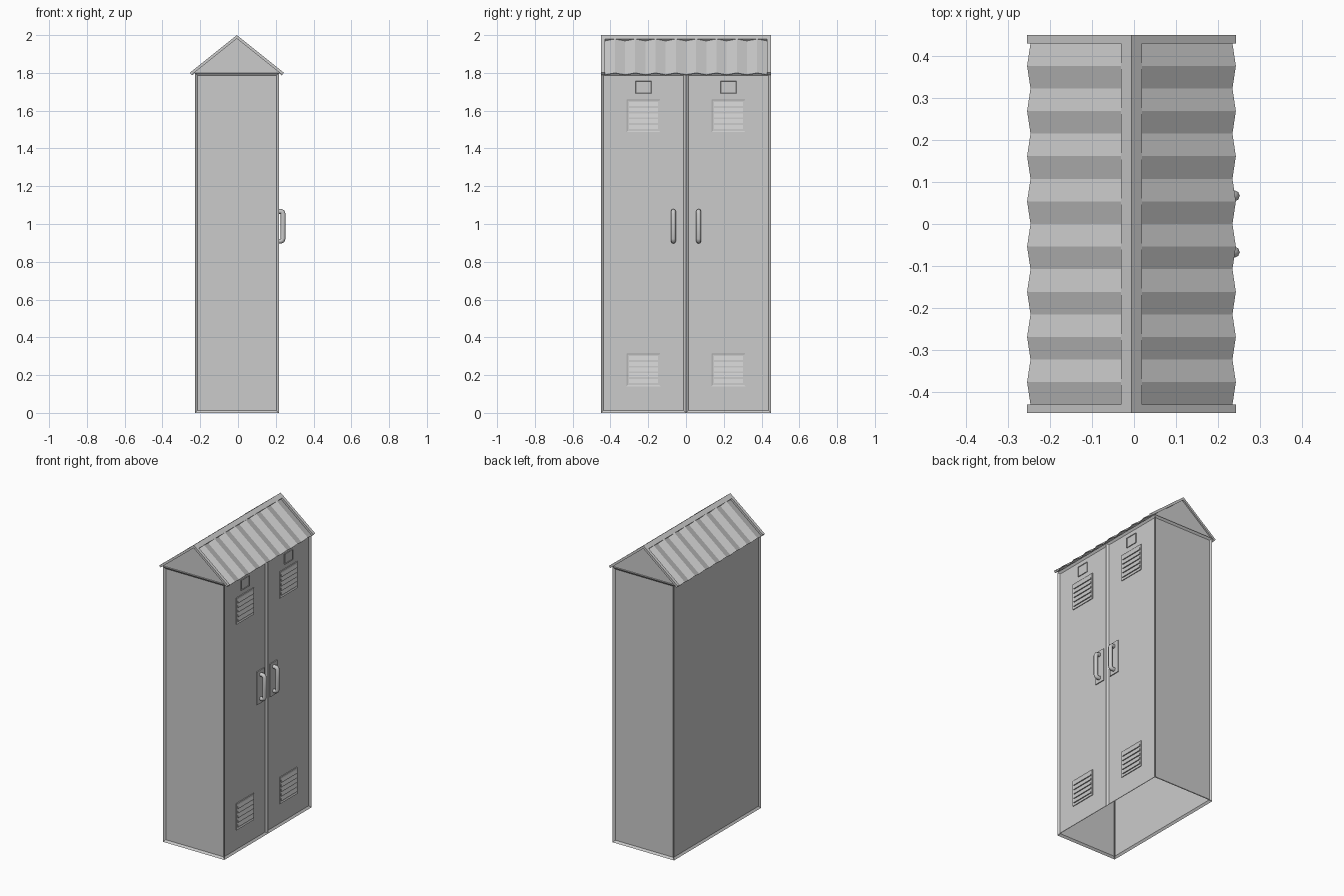
import bpy, bmesh, math
from mathutils import Vector, Matrix

if "Cube" in bpy.data.objects:
    bpy.data.objects.remove(bpy.data.objects["Cube"])

CX = -0.006            # centre of cabinet and ridge
HALF, DEEP = 0.222, 0.45
WALL_TOP, RIDGE = 1.80, 2.0
EAVE = 0.249           # horizontal run of each roof slope
RISE = 0.199
DOOR_X = CX + HALF - 0.01


def finish(name, bm):
    mesh = bpy.data.meshes.new(name)
    bm.to_mesh(mesh)
    bm.free()
    obj = bpy.data.objects.new(name, mesh)
    bpy.context.collection.objects.link(obj)
    return obj


def add_box(bm, lo, hi):
    lo, hi = Vector(lo), Vector(hi)
    mat = Matrix.Translation((lo + hi) / 2) @ Matrix.Diagonal((*(hi - lo), 1))
    verts = bmesh.ops.create_cube(bm, size=1, matrix=mat)["verts"]
    bm.normal_update()
    return list({f for v in verts for f in v.link_faces})


def add_prism(bm, profile, y0, y1):
    """Extrude an (x, z) outline along y."""
    face = bm.faces.new([bm.verts.new((x, y0, z)) for x, z in profile])
    ext = bmesh.ops.extrude_face_region(bm, geom=[face])["geom"]
    moved = [v for v in ext if isinstance(v, bmesh.types.BMVert)]
    bmesh.ops.translate(bm, verts=moved, vec=(0, y1 - y0, 0))
    bmesh.ops.recalc_face_normals(bm, faces=bm.faces)


# Cabinet: open-bottomed shell with recessed panels and two door bays
bm = bmesh.new()
faces = add_box(bm, (CX - HALF, -DEEP, 0), (CX + HALF, DEEP, WALL_TOP))
bmesh.ops.delete(bm, geom=[f for f in faces if f.normal.z < -0.5], context='FACES')
front = [f for f in bm.faces if f.normal.x > 0.5]
geom = front + list(front[0].edges) + list(front[0].verts)
bmesh.ops.bisect_plane(bm, geom=geom, plane_co=(0, 0, 0), plane_no=(0, 1, 0))
bm.normal_update()
walls = [f for f in bm.faces if abs(f.normal.z) < 0.5]
bmesh.ops.inset_individual(bm, faces=walls, thickness=0.019, depth=-0.01)
finish("cabinet_shell", bm)

# Roof trim: chevron bands at both ends and a ridge cap
slope = Vector((EAVE, -RISE)).normalized()
inward = Vector((slope.y, -slope.x))      # perpendicular, into the roof


def chevron(run, thick):
    drop = RISE * run / EAVE
    low = Vector((run, -drop)) + inward * thick
    apex = -thick / slope.x
    pts = [(0, 0), (run, -drop), tuple(low), (0, apex), (-low.x, low.y), (-run, -drop)]
    return [(CX + x, RIDGE + z) for x, z in pts]


bm = bmesh.new()
for y0, y1 in ((-DEEP, -0.43), (0.43, DEEP)):
    add_prism(bm, chevron(EAVE, 0.015), y0, y1)
finish("roof_end_trim", bm)
bm = bmesh.new()
add_prism(bm, chevron(0.025, 0.015), -0.43, 0.43)
finish("roof_ridge_cap", bm)

# Corrugated roof sheets, one folded strip per slope
STRIPS = 16
for side, name in ((1, "roof_sheet_front"), (-1, "roof_sheet_back")):
    bm = bmesh.new()
    rows = []
    for i in range(STRIPS + 1):
        y = -0.43 + 0.86 * i / STRIPS
        depth = 0.001 if i % 2 else 0.014
        row = []
        for run in (0.015, EAVE):
            p = Vector((run, -RISE * run / EAVE)) + inward * depth
            row.append(bm.verts.new((CX + side * p.x, y, RIDGE + p.y)))
        rows.append(row)
    for a, b in zip(rows, rows[1:]):
        bm.faces.new((a[0], a[1], b[1], b[0]))
    bm.normal_update()
    if bm.faces[:][0].normal.z < 0:
        bmesh.ops.reverse_faces(bm, faces=bm.faces)
    sheet = finish(name, bm)
    mod = sheet.modifiers.new("thickness", 'SOLIDIFY')
    mod.thickness = 0.004
    mod.offset = -1

# Gable ends, set back behind the trim
bm = bmesh.new()
for y in (-0.44, 0.44):
    pts = [(CX - 0.235, WALL_TOP), (CX + 0.235, WALL_TOP), (CX, RIDGE - 0.01)]
    if y > 0:
        pts.reverse()
    bm.faces.new([bm.verts.new((x, y, z)) for x, z in pts])
finish("gable_ends", bm)


def raised_frame(bm, y, z, hy, hz, height, rim):
    """Plate on a door whose centre is sunk inside a rim."""
    box = add_box(bm, (DOOR_X - 0.002, y - hy, z - hz), (DOOR_X + height, y + hy, z + hz))
    face = [f for f in box if f.normal.x > 0.5]
    if rim:
        bmesh.ops.inset_individual(bm, faces=face, thickness=rim, depth=-height * 0.6)


for side, label in ((-1, "left"), (1, "right")):
    yc = side * 0.225
    # Vents with downward-facing louvres
    bm = bmesh.new()
    for zc in (1.573, 0.228):
        raised_frame(bm, yc, zc, 0.09, 0.087, 0.005, 0.01)
        for k in range(5):
            z = zc + (2 - k) * 0.03
            add_prism(bm, [(DOOR_X + 0.001, z + 0.015), (DOOR_X + 0.009, z - 0.009),
                           (DOOR_X + 0.001, z - 0.009)], yc - 0.078, yc + 0.078)
    finish("vents_" + label, bm)

    # Label holder
    bm = bmesh.new()
    raised_frame(bm, yc, 1.724, 0.042, 0.033, 0.005, 0.004)
    finish("label_holder_" + label, bm)

    # Handle plate and rounded bar
    yh = side * 0.067
    bm = bmesh.new()
    raised_frame(bm, yh, 0.988, 0.037, 0.108, 0.006, 0)
    finish("handle_plate_" + label, bm)
    curve = bpy.data.curves.new("handle_" + label, 'CURVE')
    curve.dimensions = '3D'
    curve.bevel_depth = 0.013
    curve.bevel_resolution = 2
    curve.use_fill_caps = True
    path = [(DOOR_X, 0.909), (0.226, 0.909), (0.235, 0.913), (0.239, 0.923),
            (0.239, 1.053), (0.235, 1.063), (0.226, 1.067), (DOOR_X, 1.067)]
    spline = curve.splines.new('POLY')
    spline.points.add(len(path) - 1)
    for pt, (x, z) in zip(spline.points, path):
        pt.co = (x, yh, z, 1)
    bar = bpy.data.objects.new("handle_" + label, curve)
    bpy.context.collection.objects.link(bar)
    bpy.ops.object.select_all(action='DESELECT')
    bar.select_set(True)
    bpy.context.view_layer.objects.active = bar
    bpy.ops.object.convert(target='MESH')
    bpy.ops.object.shade_smooth_by_angle(angle=math.radians(50))
